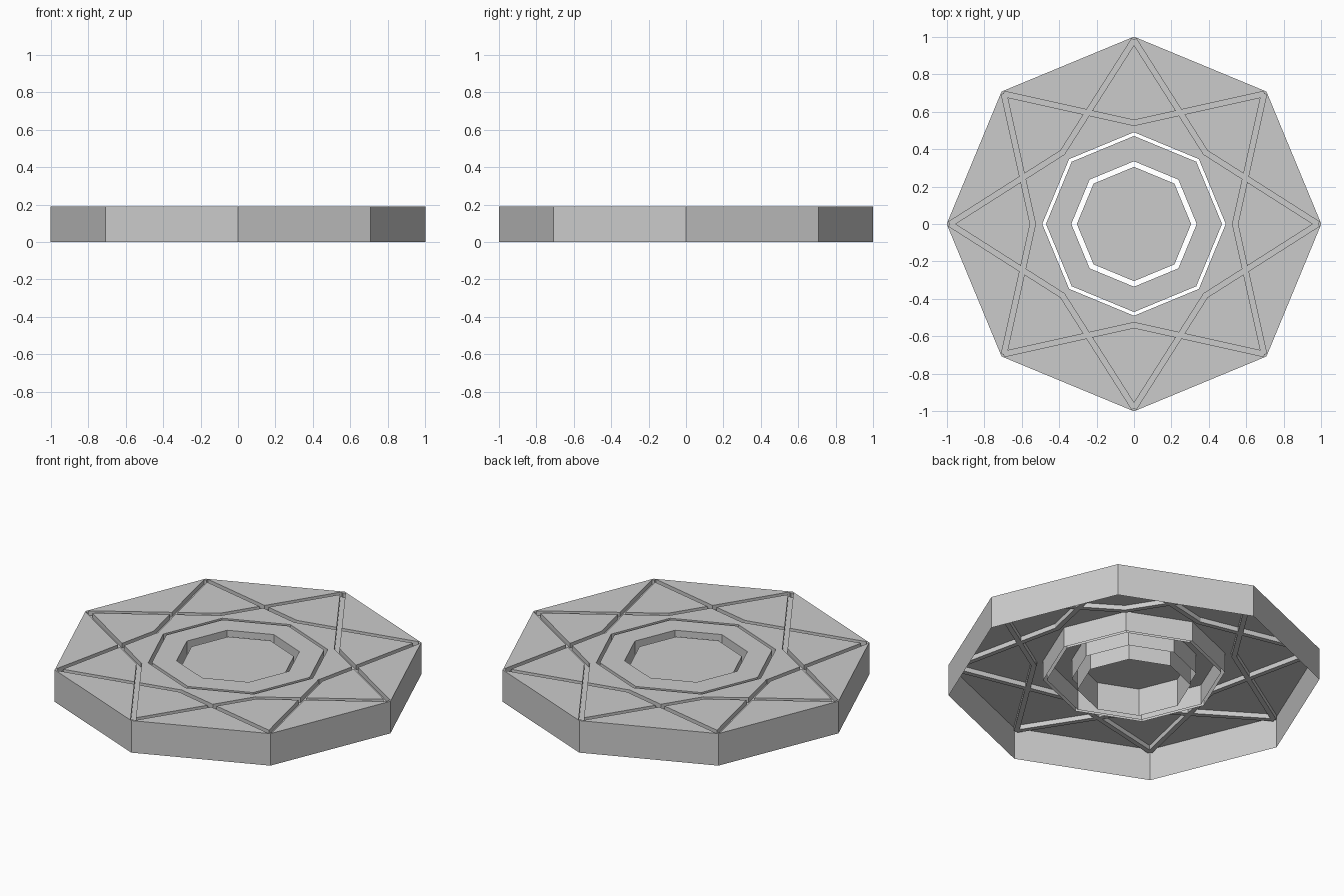
import bpy, bmesh, math
from mathutils import Vector

if "Cube" in bpy.data.objects:
    bpy.data.objects.remove(bpy.data.objects["Cube"])

N = 8
H = 0.19
DEPTH = 0.028     # groove depth
WIDTH = 0.028     # groove width


def pt(r, k, z=0.0):
    a = k * math.tau / N
    return Vector((r * math.cos(a), r * math.sin(a), z))


def make_object(name, bm):
    mesh = bpy.data.meshes.new(name)
    bm.to_mesh(mesh)
    bm.free()
    obj = bpy.data.objects.new(name, mesh)
    bpy.context.collection.objects.link(obj)
    return obj


def octagon_sweep(bm, profile, cap=False):
    """Sweep a (radius, z) profile around the eight corners."""
    loops = [[bm.verts.new(pt(r, k, z)) for k in range(N)] for r, z in profile]
    for a, b in zip(loops, loops[1:]):
        for k in range(N):
            j = (k + 1) % N
            bm.faces.new((a[k], a[j], b[j], b[k]))
    if cap:
        bm.faces.new(loops[-1])


# Flat top of the outer plate
bm = bmesh.new()
octagon_sweep(bm, [(1, H), (0.49, H)])

# Star grooves: each inner corner joins the two neighbouring outer corners
grooves = []
for k in range(N):
    for s in (-1, 1):
        a, b = pt(0.982, k, H), pt(0.54, k + s, H)
        d = (b - a).normalized()
        b = b + d * WIDTH * 0.3
        side = Vector((-d.y, d.x, 0))
        grooves.append((a, d, side, (b - a).length))
        for co, no in ((a, d), (b, d), (a + side * WIDTH / 2, side),
                       (a - side * WIDTH / 2, side)):
            near = [f for f in bm.faces
                    if (f.calc_center_median() - (a + b) / 2).length < 0.7]
            geom = set(near)
            for f in near:
                geom.update(f.edges)
                geom.update(f.verts)
            bmesh.ops.bisect_plane(bm, geom=list(geom), dist=1e-5,
                                   plane_co=co, plane_no=no)


def in_groove(p):
    return any(0 < (p - a).dot(d) < length and abs((p - a).dot(side)) < WIDTH / 2
               for a, d, side, length in grooves)


# Sink the groove floors, leaving walls
floor = [f for f in bm.faces if in_groove(f.calc_center_median())]
ext = bmesh.ops.extrude_face_region(bm, geom=floor)
sunk = [v for v in ext["geom"] if isinstance(v, bmesh.types.BMVert)]
bmesh.ops.translate(bm, verts=sunk, vec=(0, 0, -DEPTH))
old = [f for f in floor if f.is_valid]
if old:
    bmesh.ops.delete(bm, geom=old, context='FACES')
bmesh.ops.dissolve_limit(bm, angle_limit=0.01, verts=bm.verts[:], edges=bm.edges[:])

# Outer wall and the shorter wall around the hole; underside stays open
octagon_sweep(bm, [(1, 0), (1, H)])
octagon_sweep(bm, [(0.49, H), (0.49, 0.07)])
bmesh.ops.remove_doubles(bm, verts=bm.verts[:], dist=1e-5)
bmesh.ops.recalc_face_normals(bm, faces=bm.faces[:])
if sum(f.normal.z for f in bm.faces) < 0:
    bmesh.ops.reverse_faces(bm, faces=bm.faces[:])
make_object("outer_plate", bm)

# Middle ring, open below
bm = bmesh.new()
octagon_sweep(bm, [(0.47, 0.07), (0.47, H), (0.335, H), (0.335, 0.07)])
make_object("middle_ring", bm)

# Centre disc, open below
bm = bmesh.new()
octagon_sweep(bm, [(0.305, 0), (0.305, 0.165)], cap=True)
make_object("centre_disc", bm)
